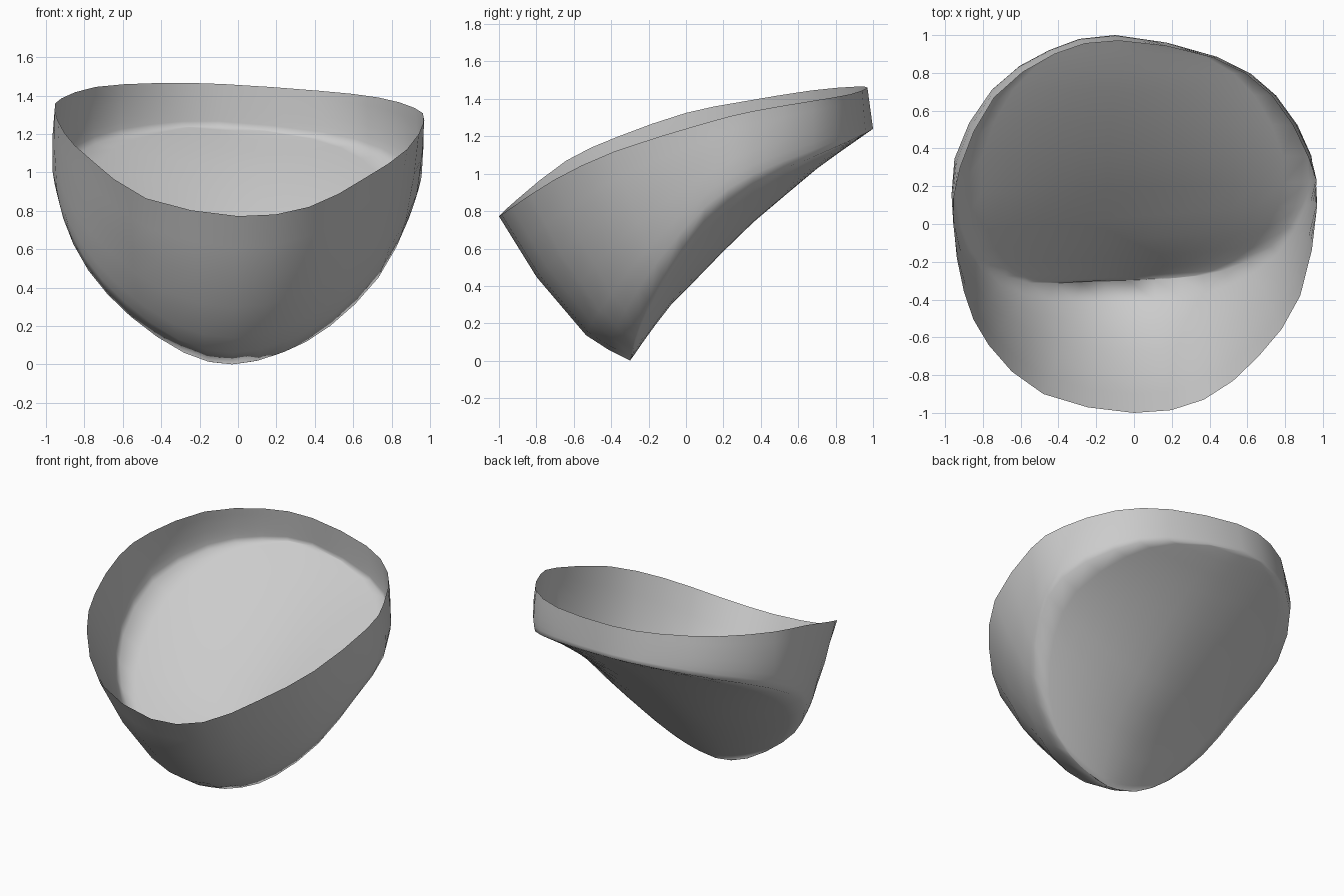
import bpy, bmesh, math
from mathutils import Vector

if "Cube" in bpy.data.objects:
    bpy.data.objects.remove(bpy.data.objects["Cube"])

# Control loops, counter-clockwise from the front centre
RIM = [(0.0, -1.0, .772), (.37, -.93, .82), (.66, -.70, .97), (.88, -.38, 1.12),
       (.97, .10, 1.27), (.92, .36, 1.335), (.73, .68, 1.39), (.42, .88, 1.425),
       (-.08, .97, 1.46), (-.42, .90, 1.465), (-.74, .67, 1.445), (-.92, .30, 1.385),
       (-.955, 0.0, 1.325), (-.90, -.36, 1.20), (-.77, -.64, 1.07), (-.48, -.90, .865)]
BASE = [(-.03, -.297, 0.0), (.24, -.285, .065), (.48, -.245, .20), (.73, -.12, .45),
        (.89, .10, .76), (.92, .36, .95), (.74, .68, 1.09), (.44, .885, 1.18),
        (-.10, 1.0, 1.24), (-.45, .92, 1.22), (-.74, .72, 1.15), (-.935, .36, 1.0),
        (-.91, -.02, .76), (-.78, -.22, .49), (-.56, -.31, .25), (-.28, -.305, .06)]
# Valley line of the floor (y, z) and wall bulge (t, amount)
VALLEY = [(-.30, 0), (-.25, .075), (-.1, .28), (.1, .48), (.3, .69),
          (.48, .84), (.65, .99), (.8, 1.1), (1, 1.24)]
BULGE = [(0, 0), (.12, .048), (.25, .084), (.64, .07), (1, 0)]


def lerp_table(table, u):
    if u <= table[0][0]:
        return table[0][1]
    for (a, fa), (b, fb) in zip(table, table[1:]):
        if u <= b:
            return fa + (fb - fa) * (u - a) / (b - a)
    return table[-1][1]


def smooth_loop(points, steps=2):
    p = [Vector(c) for c in points]
    n, out = len(p), []
    for i in range(n):
        a, b, c, d = p[i - 1], p[i], p[(i + 1) % n], p[(i + 2) % n]
        for k in range(steps):
            t = k / steps
            out.append(.5 * (2 * b + (c - a) * t + (2 * a - 5 * b + 4 * c - d) * t * t
                             + (3 * b - a - 3 * c + d) * t ** 3))
    return out


rim, base = smooth_loop(RIM), smooth_loop(BASE)
n = len(rim)
bm = bmesh.new()


def skin(rows, closed):
    for r0, r1 in zip(rows, rows[1:]):
        m = len(r0)
        for i in range(m if closed else m - 1):
            j = (i + 1) % m
            bm.faces.new((r0[i], r0[j], r1[j], r1[i]))


# Wall lofted from the base edge to the rim, bulging at the front
wall = []
for t in (0, .12, .25, .45, .64, .82, 1):
    row = []
    for i in range(n):
        a = 2 * math.pi * i / n
        w = max(0, math.cos(a)) ** 1.3
        push = Vector((.25 * math.sin(a), -.74 * w, -.67 * w)) * lerp_table(BULGE, t)
        row.append(bm.verts.new(base[i].lerp(rim[i], t) + push))
    wall.append(row)
skin(wall, True)

# Trough-shaped floor spanning the base edge
COLS = 14
floor = []
for i in range(n // 2 + 1):
    right, left = base[i], base[-i % n]
    row = []
    for k in range(COLS + 1):
        s = k / COLS
        p = left.lerp(right, s)
        mid = left.lerp(right, .5)
        sag = max(0, mid.z - lerp_table(VALLEY, mid.y))
        if i in (0, n // 2):
            sag = 0
        p.z -= sag * (1 - abs(2 * s - 1) ** 1.7)
        row.append(bm.verts.new(p))
    floor.append(row)
skin(floor, False)

# Join the floor to the wall
bmesh.ops.remove_doubles(bm, verts=bm.verts, dist=.0008)
bmesh.ops.recalc_face_normals(bm, faces=bm.faces)
for f in bm.faces:
    f.smooth = True

mesh = bpy.data.meshes.new("slanted_cup")
bm.to_mesh(mesh)
bm.free()
cup = bpy.data.objects.new("slanted_cup", mesh)
bpy.context.collection.objects.link(cup)

grey = bpy.data.materials.new("light grey")
grey.diffuse_color = (.6, .6, .6, 1)
grey.use_nodes = True
grey.node_tree.nodes["Principled BSDF"].inputs["Base Color"].default_value = grey.diffuse_color
mesh.materials.append(grey)
